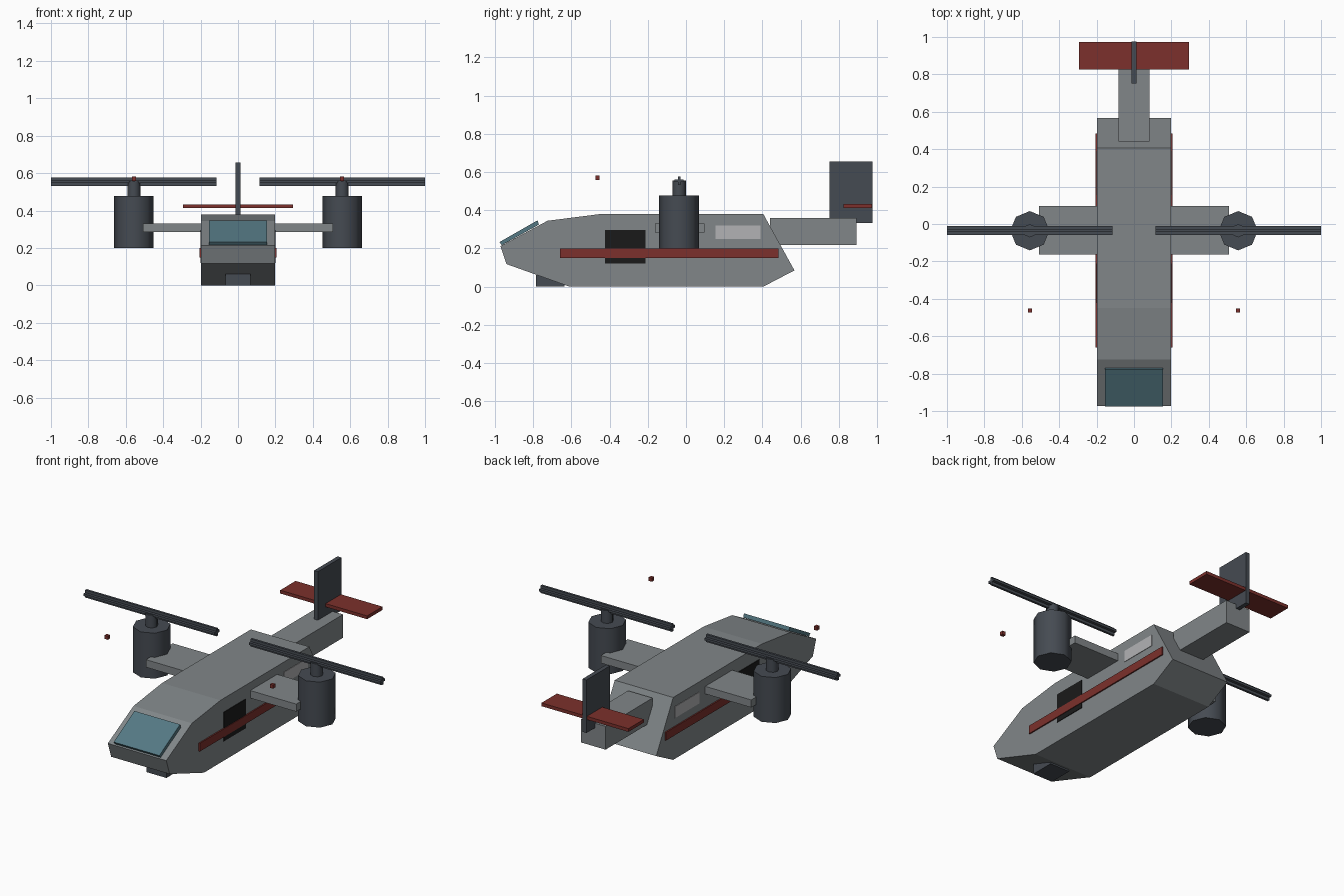
import bpy, bmesh, math

if "Cube" in bpy.data.objects:
    bpy.data.objects.remove(bpy.data.objects["Cube"])

def material(name, rgb):
    m = bpy.data.materials.new(name)
    m.diffuse_color = (*rgb, 1)
    m.use_nodes = True
    m.node_tree.nodes["Principled BSDF"].inputs["Base Color"].default_value = m.diffuse_color
    return m

GREY = material("hull_grey", (0.22, 0.24, 0.25))
DARK = material("dark_grey", (0.06, 0.07, 0.085))
BLACK = material("black", (0.01, 0.01, 0.01))
RED = material("red", (0.20, 0.03, 0.025))
GLASS = material("glass", (0.09, 0.19, 0.23))
LIGHT = material("pale_window", (0.45, 0.45, 0.46))

def finish(name, bm, mat):
    bmesh.ops.recalc_face_normals(bm, faces=bm.faces[:])
    me = bpy.data.meshes.new(name)
    bm.to_mesh(me)
    bm.free()
    me.materials.append(mat)
    ob = bpy.data.objects.new(name, me)
    bpy.context.collection.objects.link(ob)
    return ob

def box(name, x, y, z, mat):
    """Box from (min, max) ranges on each axis."""
    bm = bmesh.new()
    bmesh.ops.create_cube(bm, size=1)
    for v in bm.verts:
        v.co = [r[0] + (c + 0.5) * (r[1] - r[0]) for c, r in zip(v.co, (x, y, z))]
    return finish(name, bm, mat)

def extrude_profile(name, points, half, mat):
    """Side profile (y, z) widened to x = -half..half."""
    bm = bmesh.new()
    f = bm.faces.new([bm.verts.new((-half, y, z)) for y, z in points])
    new = bmesh.ops.extrude_face_region(bm, geom=[f])["geom"]
    bmesh.ops.translate(bm, vec=(2 * half, 0, 0),
                        verts=[g for g in new if isinstance(g, bmesh.types.BMVert)])
    return finish(name, bm, mat)

def cylinder(name, x, y, z, r, sides, mat):
    bm = bmesh.new()
    bmesh.ops.create_cone(bm, cap_ends=True, segments=sides, radius1=r, radius2=r,
                          depth=z[1] - z[0])
    bmesh.ops.translate(bm, vec=(x, y, sum(z) / 2), verts=bm.verts[:])
    ob = finish(name, bm, mat)
    bpy.ops.object.select_all(action='DESELECT')
    ob.select_set(True)
    bpy.context.view_layer.objects.active = ob
    bpy.ops.object.shade_smooth_by_angle(angle=math.radians(50))
    return ob

# Fuselage, windscreen and chin pod
extrude_profile("fuselage", [(-0.972, 0.212), (-0.94, 0.118), (-0.61, 0), (0.405, 0),
                             (0.568, 0.085), (0.405, 0.38), (-0.45, 0.38), (-0.725, 0.345)],
                0.197, GREY)
extrude_profile("windscreen", [(-0.977, 0.233), (-0.778, 0.347), (-0.77, 0.325),
                               (-0.965, 0.217)], 0.154, GLASS)
box("chin_pod", (-0.067, 0.067), (-0.785, -0.637), (0, 0.062), DARK)

# Tail
box("tail_boom", (-0.083, 0.083), (0.44, 0.893), (0.218, 0.36), GREY)
box("tail_fin", (-0.013, 0.013), (0.751, 0.977), (0.333, 0.656), DARK)
box("tailplane", (-0.293, 0.293), (0.825, 0.973), (0.413, 0.433), RED)

# One continuous wing through the hull
box("wing", (-0.507, 0.507), (-0.163, 0.096), (0.284, 0.33), GREY)

# Parts repeated on both sides
RX, RY, RZ = 0.557, -0.036, 0.554
for side, s in (("left", 1), ("right", -1)):
    def xr(a, b):
        return tuple(sorted((s * a, s * b)))
    box(side + "_stripe", xr(0.185, 0.205), (-0.66, 0.485), (0.15, 0.2), RED)
    box(side + "_door", xr(0.185, 0.201), (-0.423, -0.212), (0.12, 0.297), BLACK)
    box(side + "_window", xr(0.185, 0.2), (0.155, 0.39), (0.25, 0.319), LIGHT)
    # Engine nacelle, mast and crossed-slat rotor
    cylinder(side + "_nacelle", s * RX, RY, (0.2, 0.477), 0.105, 8, DARK)
    cylinder(side + "_mast", s * RX, RY, (0.47, 0.555), 0.035, 8, DARK)
    box(side + "_rotor_flat", xr(0.115, 1.0), (RY - 0.024, RY + 0.024),
        (RZ - 0.007, RZ + 0.007), DARK)
    box(side + "_rotor_upright", xr(0.115, 1.0), (RY - 0.007, RY + 0.007),
        (RZ - 0.023, RZ + 0.023), DARK)
    # Red tip marker
    box(side + "_tip_light", xr(RX - 0.011, RX + 0.011), (-0.474, -0.452),
        (0.559, 0.581), RED)
